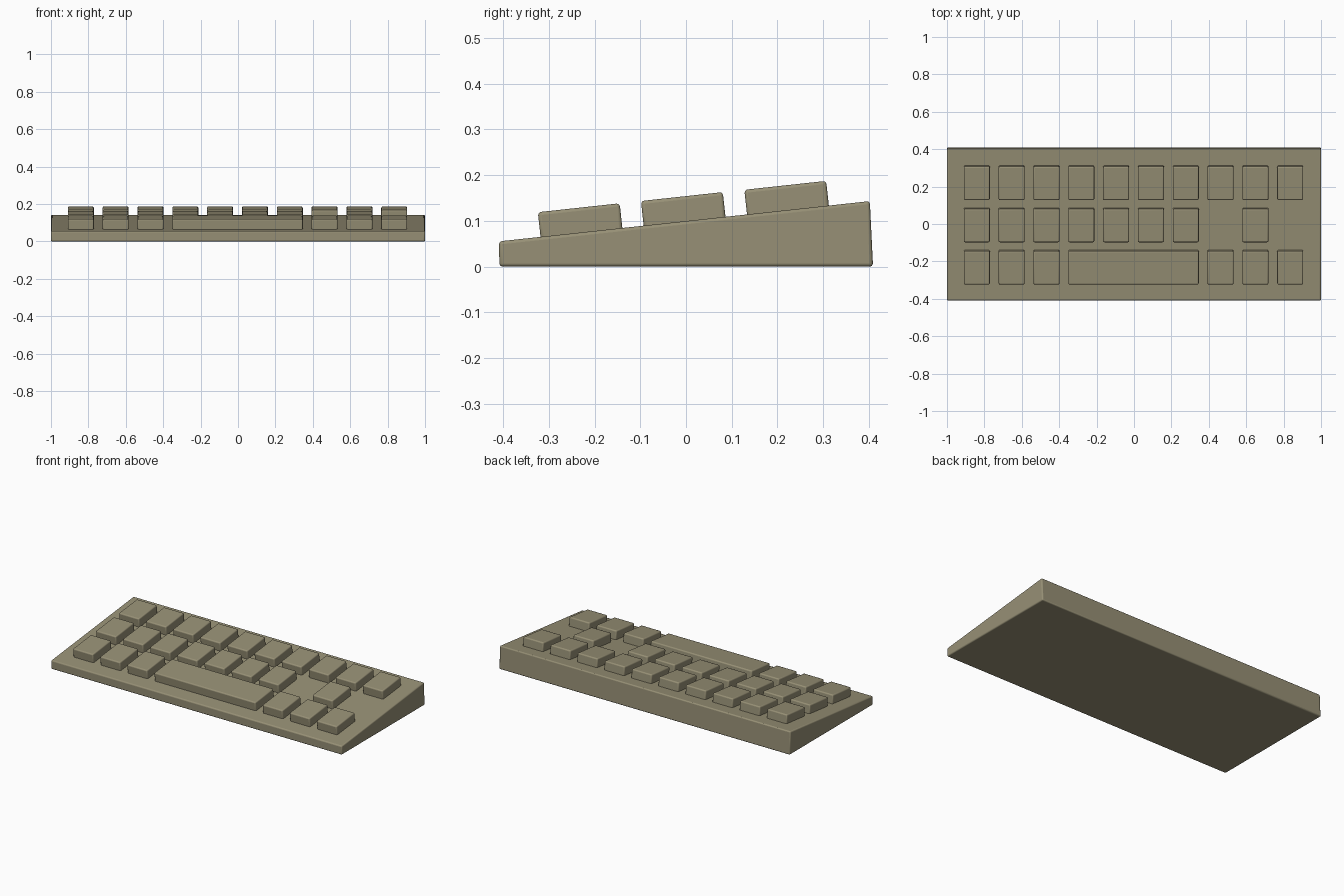
import bpy, bmesh, math
from mathutils import Vector

if "Cube" in bpy.data.objects:
    bpy.data.objects.remove(bpy.data.objects["Cube"])

TILT = math.radians(6.2)
PITCH, X0 = 0.1862, -0.8405
KEY_W, KEY_D, KEY_H = 0.139, 0.18, 0.07

mat = bpy.data.materials.new("khaki_plastic")
mat.diffuse_color = (0.31, 0.28, 0.18, 1)
mat.use_nodes = True
mat.node_tree.nodes["Principled BSDF"].inputs["Base Color"].default_value = mat.diffuse_color


def finish(name, bm, bevel):
    bmesh.ops.recalc_face_normals(bm, faces=bm.faces)
    mesh = bpy.data.meshes.new(name)
    bm.to_mesh(mesh)
    bm.free()
    mesh.materials.append(mat)
    ob = bpy.data.objects.new(name, mesh)
    bpy.context.collection.objects.link(ob)
    mod = ob.modifiers.new("rounded_edges", 'BEVEL')
    mod.width = bevel
    mod.segments = 3
    bpy.ops.object.select_all(action='DESELECT')
    ob.select_set(True)
    bpy.context.view_layer.objects.active = ob
    bpy.ops.object.shade_smooth_by_angle(angle=math.radians(35))
    return ob


# wedge-shaped case: side profile extruded along x
profile = [(-0.408, 0.0), (-0.409, 0.055), (0.402, 0.143), (0.409, 0.0)]
bm = bmesh.new()
side = bm.faces.new([bm.verts.new((-1, y, z)) for y, z in profile])
ext = bmesh.ops.extrude_face_region(bm, geom=[side])
bmesh.ops.translate(bm, vec=(2, 0, 0),
                    verts=[v for v in ext["geom"] if isinstance(v, bmesh.types.BMVert)])
finish("case", bm, 0.007)


def key(name, x, top, width):
    # tilted box whose top centre is given, sunk slightly into the case
    bm = bmesh.new()
    bmesh.ops.create_cube(bm, size=1)
    bmesh.ops.scale(bm, vec=(width, KEY_D, KEY_H), verts=bm.verts)
    ob = finish(name, bm, 0.007)
    normal = Vector((0, -math.sin(TILT), math.cos(TILT)))
    ob.location = Vector((x, *top)) - normal * KEY_H / 2
    ob.rotation_euler.x = TILT


# key rows: name, top centre (y, z), occupied columns
rows = [
    ("front", (-0.2345, 0.1285), [0, 1, 2, 7, 8, 9]),
    ("middle", (-0.009, 0.153), [0, 1, 2, 3, 4, 5, 6, 8]),
    ("back", (0.217, 0.1775), range(10)),
]
for row, top, columns in rows:
    for c in columns:
        key(f"key_{row}_{c + 1}", X0 + c * PITCH, top, KEY_W)

# space bar spans four columns
key("space_bar", X0 + 4.5 * PITCH, rows[0][1], 3 * PITCH + KEY_W)
